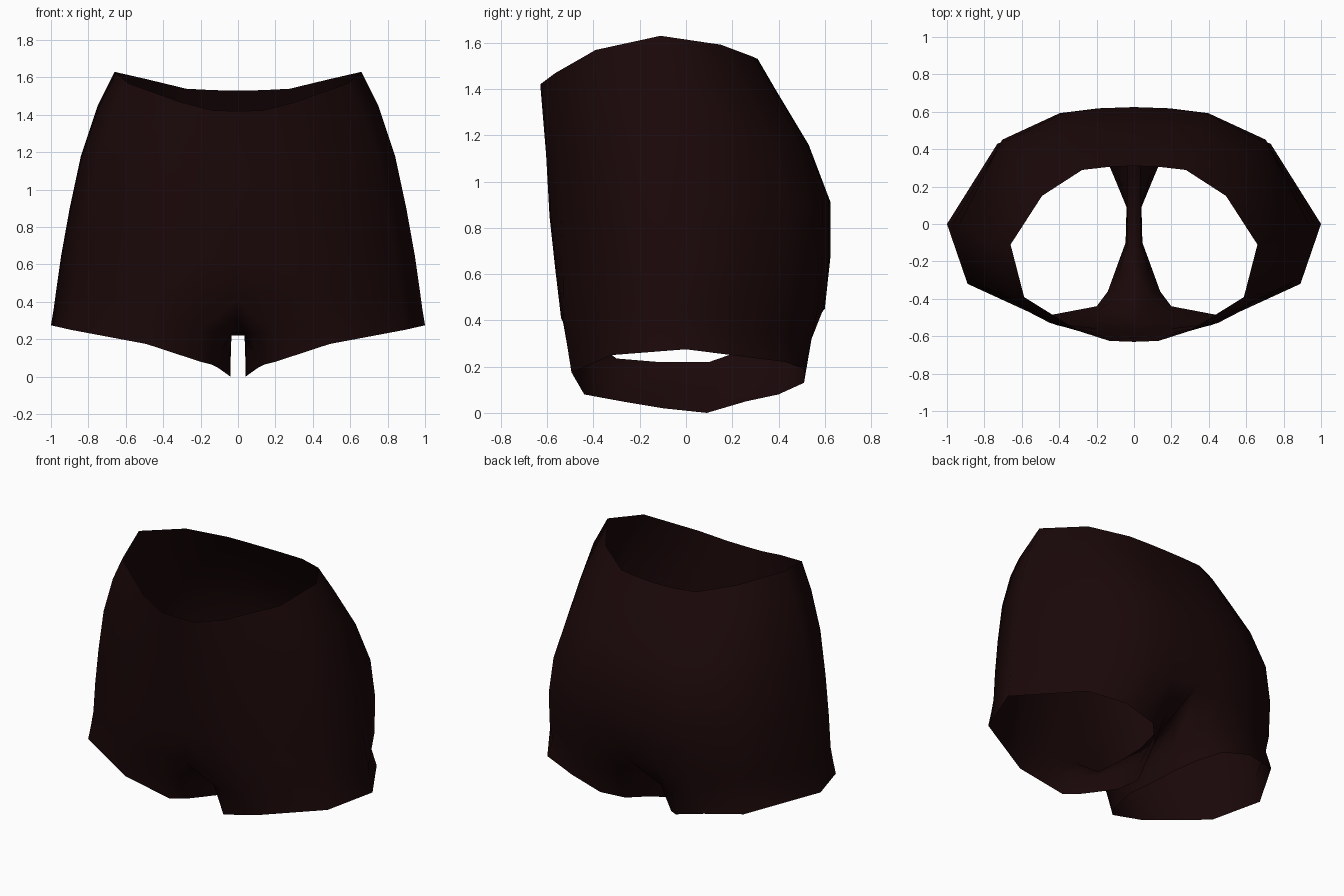
import bpy, bmesh

cube = bpy.data.objects.get("Cube")
if cube:
    bpy.data.objects.remove(cube)

# Cloth colour
cloth = bpy.data.materials.new("dark_brown_cloth")
cloth.use_nodes = True
colour = (0.0105, 0.0023, 0.0027, 1)
cloth.diffuse_color = colour
cloth.node_tree.nodes["Principled BSDF"].inputs["Base Color"].default_value = colour

# Body rings: half width, side y, front y, back y, side z, front z, back z,
# then how far forward and back the corners sit
rings = [
    (.66, -.11, -.63, .31, 1.63, 1.42, 1.53, -.88, .62),
    (.75, -.09, -.62, .38, 1.45, 1.30, 1.41, -.88, .66),
    (.84, -.07, -.605, .53, 1.18, 1.12, 1.16, -.89, .71),
    (.90, -.04, -.59, .625, .90, .85, .91, -.91, .735),
    (.945, -.02, -.565, .625, .65, .62, .68, -.94, .73),
    (.975, -.01, -.54, .60, .44, .41, .45, -.98, .69),
]

# Crotch saddle (y, z) from back to front, and its half width
saddle = [(.33, .30), (.10, .22), (-.12, .22), (-.30, .235)]
saddle_half = .035

# Leg opening, starting at the inner front and running round the outside
hem = [(.2, -.44, .08), (.49, -.495, .175), (.89, -.32, .25), (1, 0, .275),
       (.73, .43, .22), (.49, .51, .19), (.28, .51, .13), (.17, .4, .08),
       (.11, .26, .05), (.04, .09, 0), (.045, -.1, .02), (.1, -.25, .045),
       (.14, -.36, .065)]
outer_count = 6

bm = bmesh.new()


def make_ring(width, side_y, front_y, back_y, side_z, front_z, back_z,
              front_corner, back_corner):
    # Half cross-section, front centre to back centre, in unit size
    section = [(0, -1), (.2, -.99), (.46, front_corner), (.89, -.54), (1, 0),
               (.745, back_corner), (.42, .95), (.2, .99), (0, 1)]
    verts = []
    for u, v in section:
        end_y, end_z = (front_y, front_z) if v < 0 else (back_y, back_z)
        y = side_y + (end_y - side_y) * abs(v)
        z = side_z + (end_z - side_z) * v * v
        verts.append(bm.verts.new((u * width, y, z)))
    return verts


def bridge(a, b, closed=False):
    count = len(a)
    for i in range(count if closed else count - 1):
        j = (i + 1) % count
        bm.faces.new((a[i], a[j], b[j], b[i]))


# Body
loops = [make_ring(*r) for r in rings]
for upper, lower in zip(loops, loops[1:]):
    bridge(upper, lower)

# Crotch strip
split = loops[-1]
edge = [bm.verts.new((saddle_half, y, z)) for y, z in saddle]
middle = [bm.verts.new((0, y, z)) for y, z in saddle]
bridge(edge, middle)
bm.faces.new((split[-1], edge[0], middle[0]))
bm.faces.new((split[0], middle[-1], edge[-1]))

# Leg, tucked in below the belly and seat before it drops to the hem
leg_top = split[1:] + edge + split[:1]
leg_hem = [bm.verts.new(p) for p in hem]
leg_tuck = []
for i, (top, low) in enumerate(zip(leg_top, leg_hem)):
    outside = 1 <= i <= outer_count - 1
    p = top.co.lerp(low.co, .45 if outside else .75)
    p.z = (top.co.z + low.co.z) / 2
    if outside and p.y > .3:
        p.x *= .955
    leg_tuck.append(bm.verts.new(p))
bridge(leg_top, leg_tuck, closed=True)
bridge(leg_tuck, leg_hem, closed=True)

# Other half
bmesh.ops.mirror(bm, geom=bm.verts[:] + bm.edges[:] + bm.faces[:],
                 axis='X', merge_dist=.001)
bmesh.ops.remove_doubles(bm, verts=bm.verts[:], dist=.001)
bmesh.ops.recalc_face_normals(bm, faces=bm.faces[:])

# Face outward, judged from the front panel
front = min(bm.faces, key=lambda f: f.calc_center_median().y)
if front.normal.y > 0:
    bmesh.ops.reverse_faces(bm, faces=bm.faces[:])

mesh = bpy.data.meshes.new("shorts")
bm.to_mesh(mesh)
bm.free()
mesh.materials.append(cloth)
shorts = bpy.data.objects.new("shorts", mesh)
bpy.context.collection.objects.link(shorts)

for ob in bpy.context.selected_objects:
    ob.select_set(False)
shorts.select_set(True)
bpy.context.view_layer.objects.active = shorts
bpy.ops.object.shade_smooth()
